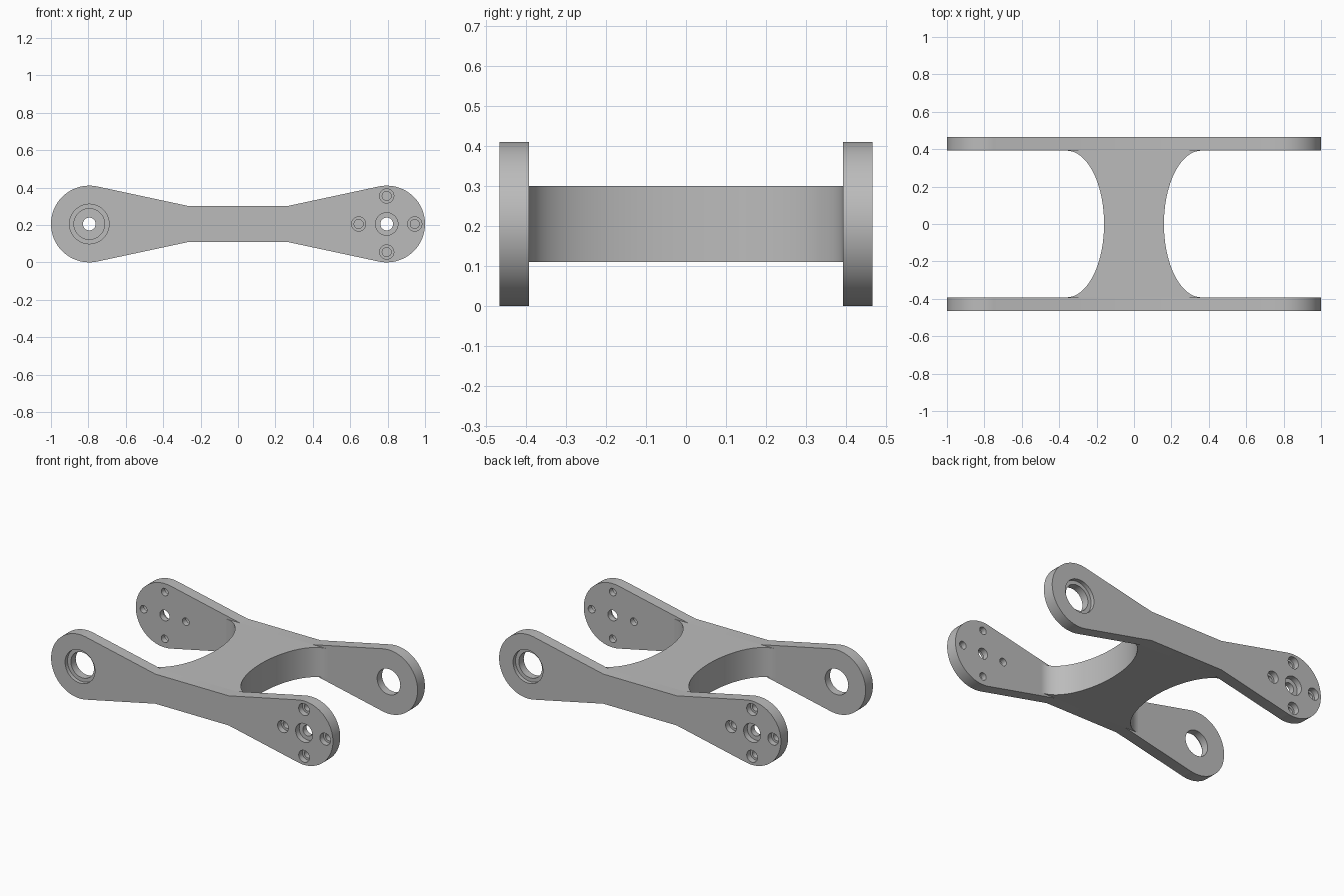
import bpy, bmesh
from math import sin, cos, pi, acos, atan2, hypot
from mathutils import Vector

if "Cube" in bpy.data.objects:
    bpy.data.objects.remove(bpy.data.objects["Cube"])

OUTER, INNER = -0.466, -0.392      # front plate faces along y
MID = 0.205                        # height of the hole centres
END_X, END_R = 0.795, 0.205        # rounded arm ends
WAIST_X, WAIST_H = 0.26, 0.095     # straight middle of the plate

grey = bpy.data.materials.new("satin grey")
grey.use_nodes = True
colour = (0.5, 0.5, 0.5, 1)
grey.diffuse_color = colour
grey.node_tree.nodes["Principled BSDF"].inputs["Base Color"].default_value = colour


def make_object(name, bm):
    bmesh.ops.recalc_face_normals(bm, faces=bm.faces)
    mesh = bpy.data.meshes.new(name)
    bm.to_mesh(mesh)
    bm.free()
    mesh.materials.append(grey)
    obj = bpy.data.objects.new(name, mesh)
    bpy.context.collection.objects.link(obj)
    return obj


def prism(name, points, shift):
    """Extrude a closed outline along a vector."""
    bm = bmesh.new()
    face = bm.faces.new([bm.verts.new(p) for p in points])
    new = bmesh.ops.extrude_face_region(bm, geom=[face])["geom"]
    verts = [v for v in new if isinstance(v, bmesh.types.BMVert)]
    bmesh.ops.translate(bm, verts=verts, vec=shift)
    return make_object(name, bm)


def add_stepped_hole(bm, x, z, bore, radius, depth, n=48):
    """Closed round plug: wide from the outer face, then narrow right through."""
    steps = [(OUTER - 0.05, bore), (OUTER + depth, bore),
             (OUTER + depth, radius), (INNER + 0.05, radius)]
    rings = [[bm.verts.new((x + r * cos(2 * pi * i / n), y, z + r * sin(2 * pi * i / n)))
              for i in range(n)] for y, r in steps]
    for a, b in zip(rings, rings[1:]):
        for i in range(n):
            j = (i + 1) % n
            bm.faces.new((a[i], a[j], b[j], b[i]))
    bm.faces.new(rings[0])
    bm.faces.new(rings[-1])


def smooth(obj):
    bpy.ops.object.select_all(action='DESELECT')
    obj.select_set(True)
    bpy.context.view_layer.objects.active = obj
    bpy.ops.object.shade_smooth_by_angle(angle=0.45)


# Side plate outline: round ends tangent to arms tapering into the waist
dx = WAIST_X - END_X
tangent = atan2(WAIST_H, dx) - acos(END_R / hypot(dx, WAIST_H))
N = 48
right = [(WAIST_X, -WAIST_H)]
for i in range(N + 1):
    a = -tangent + 2 * tangent * i / N
    right.append((END_X + END_R * cos(a), END_R * sin(a)))
right.append((WAIST_X, WAIST_H))
outline = right + [(-x, -z) for x, z in right]
front_plate = prism("front_side_plate", [(x, OUTER, MID + z) for x, z in outline],
                    Vector((0, INNER - OUTER, 0)))

# Bearing seat at one end, counterbored bolt pattern at the other
bm = bmesh.new()
add_stepped_hole(bm, -END_X, MID, 0.106, 0.082, 0.025)
add_stepped_hole(bm, END_X, MID, 0.06, 0.034, 0.037)
for i in range(4):
    a = i * pi / 2
    add_stepped_hole(bm, END_X + 0.15 * cos(a), MID + 0.15 * sin(a), 0.038, 0.024, 0.037)
cutter = make_object("hole_cutter", bm)
cutter.hide_render = True
cut = front_plate.modifiers.new("holes", 'BOOLEAN')
cut.operation, cut.solver, cut.object = 'DIFFERENCE', 'EXACT', cutter
bpy.context.view_layer.objects.active = front_plate
bpy.ops.object.modifier_apply(modifier=cut.name)
bpy.data.objects.remove(cutter)
smooth(front_plate)

# The opposite plate is the same part turned half round
back_plate = front_plate.copy()
back_plate.data = front_plate.data.copy()
back_plate.name = "back_side_plate"
back_plate.rotation_euler.z = pi
bpy.context.collection.objects.link(back_plate)

# Cross bridge with elliptical scoops on both sides
N = 64
side = []
for i in range(N + 1):
    a = -pi / 2 + pi * i / N
    side.append((0.36 - 0.2 * cos(a), -INNER * sin(a)))
bridge = prism("cross_bridge",
               [(x, y, MID - WAIST_H) for x, y in side + [(-x, -y) for x, y in side]],
               Vector((0, 0, 2 * WAIST_H)))
smooth(bridge)
